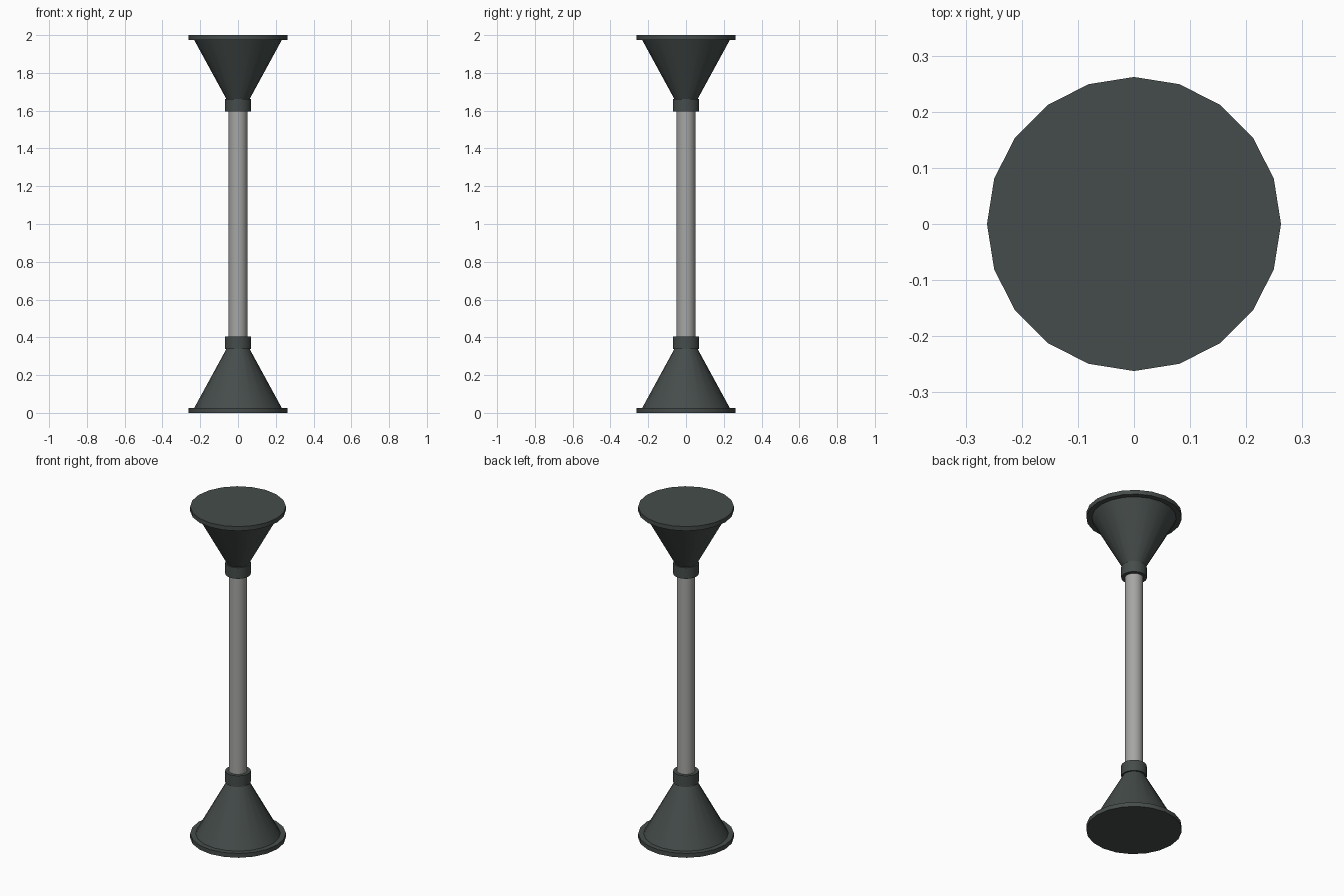
import bpy
import bmesh
import math

cube = bpy.data.objects.get("Cube")
if cube:
    bpy.data.objects.remove(cube, do_unlink=True)

SIDES = 20
HEIGHT = 2.0


def make_material(name, color):
    mat = bpy.data.materials.new(name)
    mat.use_nodes = True
    mat.diffuse_color = color
    mat.node_tree.nodes["Principled BSDF"].inputs["Base Color"].default_value = color
    return mat


dark = make_material("dark grey green", (0.06, 0.073, 0.07, 1))
steel = make_material("light grey metal", (0.38, 0.38, 0.37, 1))


def frustum(name, z0, z1, r0, r1, mat):
    """Closed round part from z0 to z1, with a vertex on each axis."""
    bm = bmesh.new()
    rings = [[bm.verts.new((r * math.cos(math.tau * i / SIDES),
                            r * math.sin(math.tau * i / SIDES), z))
              for i in range(SIDES)] for z, r in ((z0, r0), (z1, r1))]
    bm.faces.new(rings[0])
    bm.faces.new(rings[1])
    for i in range(SIDES):
        j = (i + 1) % SIDES
        bm.faces.new((rings[0][i], rings[0][j], rings[1][j], rings[1][i]))
    bmesh.ops.recalc_face_normals(bm, faces=bm.faces)
    mesh = bpy.data.meshes.new(name)
    bm.to_mesh(mesh)
    bm.free()
    mesh.materials.append(mat)
    obj = bpy.data.objects.new(name, mesh)
    bpy.context.collection.objects.link(obj)
    bpy.ops.object.select_all(action="DESELECT")
    obj.select_set(True)
    bpy.context.view_layer.objects.active = obj
    bpy.ops.object.shade_smooth_by_angle(angle=math.radians(30))
    return obj


# Flange, cone and collar at each end, the top mirrored from the bottom
parts = (("flange", 0.0, 0.026, 0.262, 0.262),
         ("cone", 0.026, 0.345, 0.232, 0.058),
         ("collar", 0.338, 0.405, 0.07, 0.07))
for name, z0, z1, r0, r1 in parts:
    frustum("bottom_" + name, z0, z1, r0, r1, dark)
    frustum("top_" + name, HEIGHT - z1, HEIGHT - z0, r1, r0, dark)

# Rod joining the two ends
frustum("rod", 0.36, HEIGHT - 0.36, 0.05, 0.05, steel)
